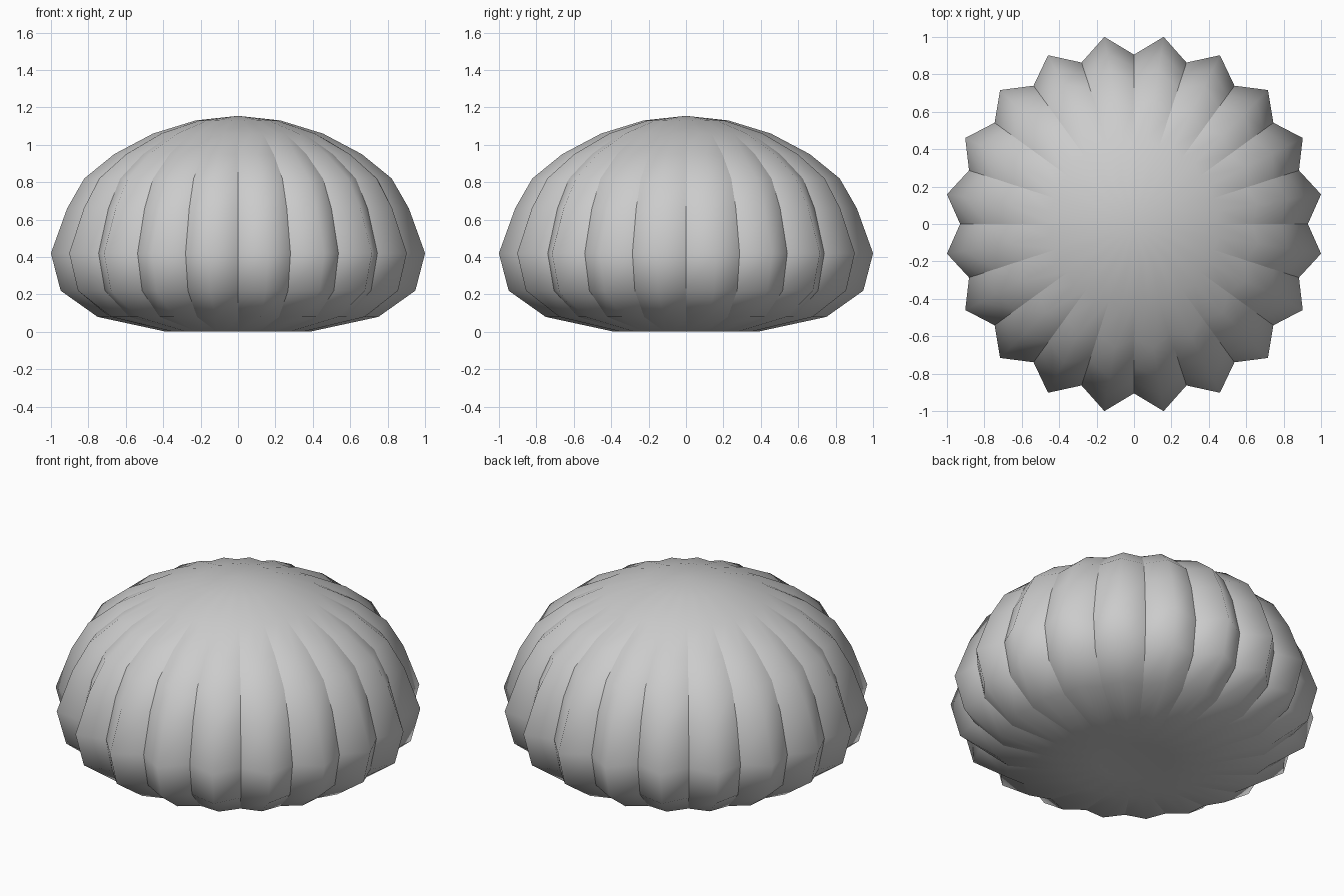
import bpy, bmesh
from math import sin, cos, pi

cube = bpy.data.objects.get("Cube")
if cube:
    bpy.data.objects.remove(cube, do_unlink=True)

LOBES = 20
# Ridge profile from bottom to top: radius, height, groove radius as a share of the ridge
PROFILE = [(0.2, 0.01, 0.95), (0.4, 0.003, 0.94), (0.76, 0.08, 0.93),
           (0.96, 0.22, 0.9), (1.0127, 0.42, 0.894), (0.925, 0.66, 0.91),
           (0.832, 0.82, 0.92), (0.67, 0.95, 0.92), (0.46, 1.06, 0.93),
           (0.23, 1.13, 0.94)]

# Plain grey skin
grey = bpy.data.materials.new("grey")
grey.use_nodes = True
colour = (0.6, 0.6, 0.6, 1)
grey.diffuse_color = colour
grey.node_tree.nodes["Principled BSDF"].inputs["Base Color"].default_value = colour

# Rings alternate between grooves (even) and ridges (odd)
bm = bmesh.new()
count = LOBES * 2
rings = []
for radius, height, share in PROFILE:
    ring = []
    for i in range(count):
        angle = pi * i / LOBES
        groove = share + 0.024 * cos(angle) ** 2
        r = radius * (1 if i % 2 else groove)
        ring.append(bm.verts.new((r * cos(angle), r * sin(angle), height)))
    rings.append(ring)

# Sides of the lobes
for low, high in zip(rings, rings[1:]):
    for i in range(count):
        j = (i + 1) % count
        bm.faces.new((low[i], low[j], high[j], high[i]))

# Dimpled base and pointed crown
base = bm.verts.new((0, 0, 0.02))
crown = bm.verts.new((0, 0, 1.155))
for i in range(count):
    j = (i + 1) % count
    bm.faces.new((rings[0][j], rings[0][i], base))
    bm.faces.new((rings[-1][i], rings[-1][j], crown))

# Smooth lobes meeting in sharp grooves
for face in bm.faces:
    face.smooth = True
for low, high in zip(rings[1:], rings[2:-1]):
    for i in range(0, count, 2):
        bm.edges.get((low[i], high[i])).smooth = False

mesh = bpy.data.meshes.new("ribbed_dome")
bm.to_mesh(mesh)
bm.free()
mesh.materials.append(grey)
dome = bpy.data.objects.new("ribbed_dome", mesh)
bpy.context.collection.objects.link(dome)
